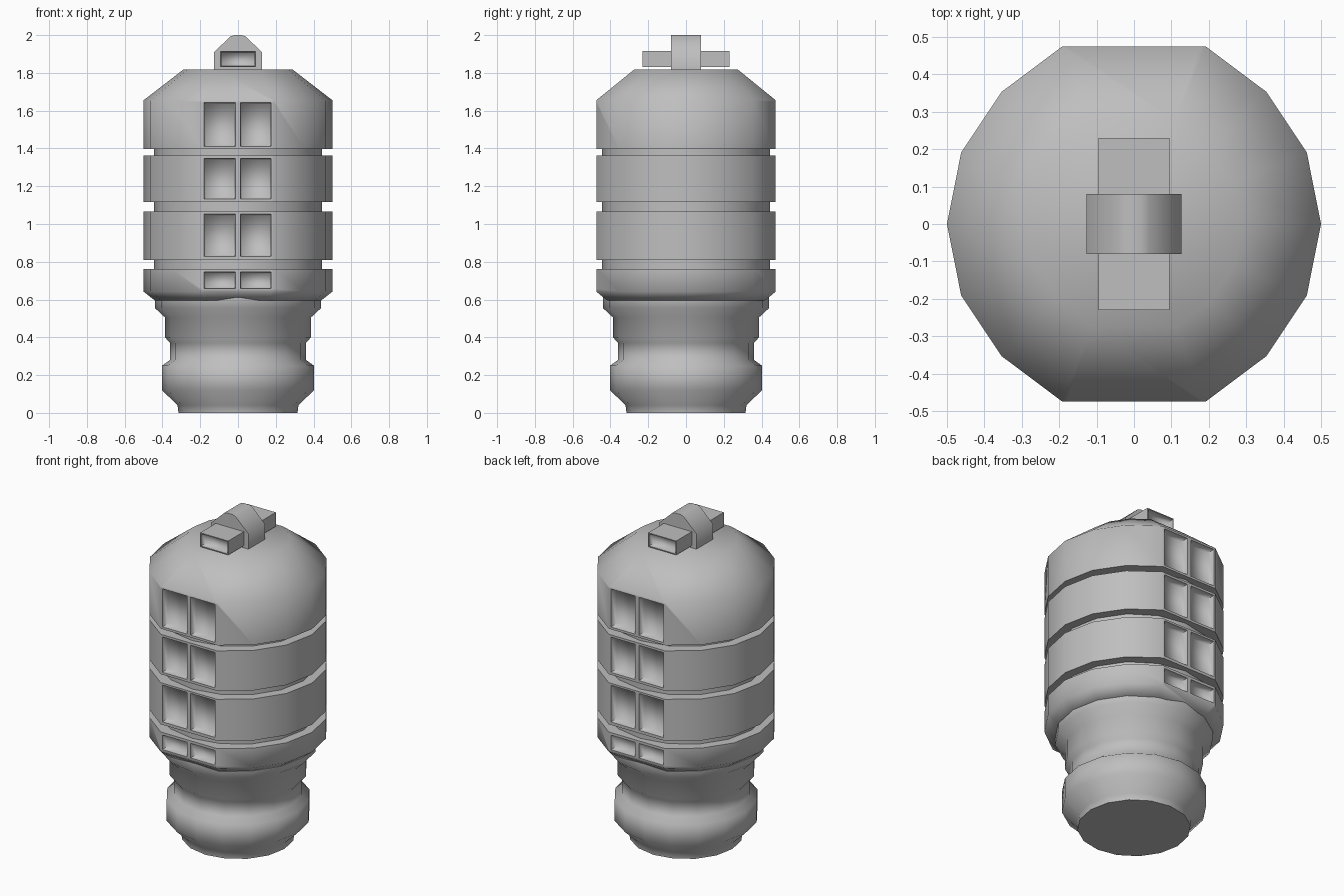
import bpy, bmesh
from math import cos, sin, pi, radians

if "Cube" in bpy.data.objects:
    bpy.data.objects.remove(bpy.data.objects["Cube"])

# One plain grey material
GREY = (0.52, 0.52, 0.52, 1)
grey = bpy.data.materials.new("plain_grey")
grey.use_nodes = True
grey.diffuse_color = GREY
grey.node_tree.nodes["Principled BSDF"].inputs["Base Color"].default_value = GREY


def finish(bm, name, blended=()):
    """Smooth shading with sharp edges, apart from edges around blended faces."""
    bmesh.ops.recalc_face_normals(bm, faces=bm.faces)
    for f in bm.faces:
        f.smooth = True
    for e in bm.edges:
        e.smooth = e.calc_face_angle(0) < radians(60)
    for f in blended:
        for e in f.edges:
            e.smooth = True
    mesh = bpy.data.meshes.new(name)
    bm.to_mesh(mesh)
    bm.free()
    mesh.materials.append(grey)
    bpy.context.collection.objects.link(bpy.data.objects.new(name, mesh))


def outline(flat):
    """Unit 16-sided ring; flat drops the front and back points."""
    pts = [(cos(i * pi / 8), sin(i * pi / 8)) for i in range(16)]
    if flat:
        pts = [(x, y * 0.95 / 0.924 if abs(y) > 0.9 else y)
               for x, y in pts if abs(y) < 0.99]
    return pts


def lathe(profile, flat=False):
    """Closed solid from (radius, height) rings."""
    bm = bmesh.new()
    rings = [[bm.verts.new((x * r, y * r, z)) for x, y in outline(flat)]
             for r, z in profile]
    n = len(rings[0])
    for low, high in zip(rings, rings[1:]):
        for i in range(n):
            j = (i + 1) % n
            bm.faces.new((low[i], low[j], high[j], high[i]))
    bm.faces.new(rings[0][::-1])
    bm.faces.new(rings[-1])
    return bm


def cut_windows(bm, z0, z1):
    """Two recessed windows on the flat front and the flat back."""
    def flats():
        bm.normal_update()
        return [f for f in bm.faces if abs(f.normal.y) > 0.99]
    planes = [((x, 0, 0), (1, 0, 0)) for x in (-0.18, -0.014, 0.012, 0.176)]
    planes += [((0, 0, z), (0, 0, 1)) for z in (z0, z1)]
    for co, no in planes:
        faces = flats()
        geom = set(faces)
        for f in faces:
            geom.update(f.edges)
            geom.update(f.verts)
        bmesh.ops.bisect_plane(bm, geom=list(geom), plane_co=co, plane_no=no)
    panes = []
    for f in flats():
        c = f.calc_center_median()
        if 0.02 < abs(c.x) < 0.17 and z0 < c.z < z1:
            panes.append(f)
    bmesh.ops.inset_individual(bm, faces=panes, thickness=0.012, depth=-0.04)
    return panes


# Foot and neck
finish(lathe([(0.315, 0), (0.32, 0.04), (0.402, 0.12), (0.402, 0.25),
              (0.36, 0.28), (0.36, 0.37), (0.386, 0.4), (0.386, 0.505),
              (0.44, 0.555), (0.44, 0.61)]), "base")

# Body bands: profile, then window heights
bands = {
    "lower_band": ([(0.44, 0.595), (0.5, 0.642), (0.5, 0.763)], 0.658, 0.747),
    "second_band": ([(0.5, 0.81), (0.5, 1.065)], 0.828, 1.053),
    "third_band": ([(0.5, 1.117), (0.5, 1.362)], 1.132, 1.348),
    "domed_band": ([(0.5, 1.396), (0.5, 1.655), (0.29, 1.817)], 1.41, 1.643),
}
for name, (profile, z0, z1) in bands.items():
    body = lathe(profile, flat=True)
    finish(body, name, cut_windows(body, z0, z1))

# Grooves between the bands
for i, (z0, z1) in enumerate([(0.763, 0.81), (1.065, 1.117), (1.362, 1.396)]):
    finish(lathe([(0.444, z0), (0.444, z1)]), f"groove_{i + 1}")

# Top knob, a gabled block
bm = bmesh.new()
half = [(0.127, 1.81), (0.127, 1.91), (0.04, 1.993), (0.02, 2.0)]
gable = half + [(-x, z) for x, z in reversed(half)]
face = bm.faces.new([bm.verts.new((x, -0.08, z)) for x, z in gable])
ext = bmesh.ops.extrude_face_region(bm, geom=[face])
bmesh.ops.translate(bm, vec=(0, 0.16, 0),
                    verts=[v for v in ext["geom"] if isinstance(v, bmesh.types.BMVert)])
finish(bm, "top_knob")

# Cross bar with hollow ends
bm = bmesh.new()
bmesh.ops.create_cube(bm, size=1)
for v in bm.verts:
    v.co = (v.co.x * 0.19, v.co.y * 0.46, 1.873 + v.co.z * 0.086)
bm.normal_update()
ends = [f for f in bm.faces if abs(f.normal.y) > 0.9]
bmesh.ops.inset_individual(bm, faces=ends, thickness=0.008)
bmesh.ops.inset_individual(bm, faces=ends, thickness=0.006, depth=-0.04)
finish(bm, "cross_bar", ends)
